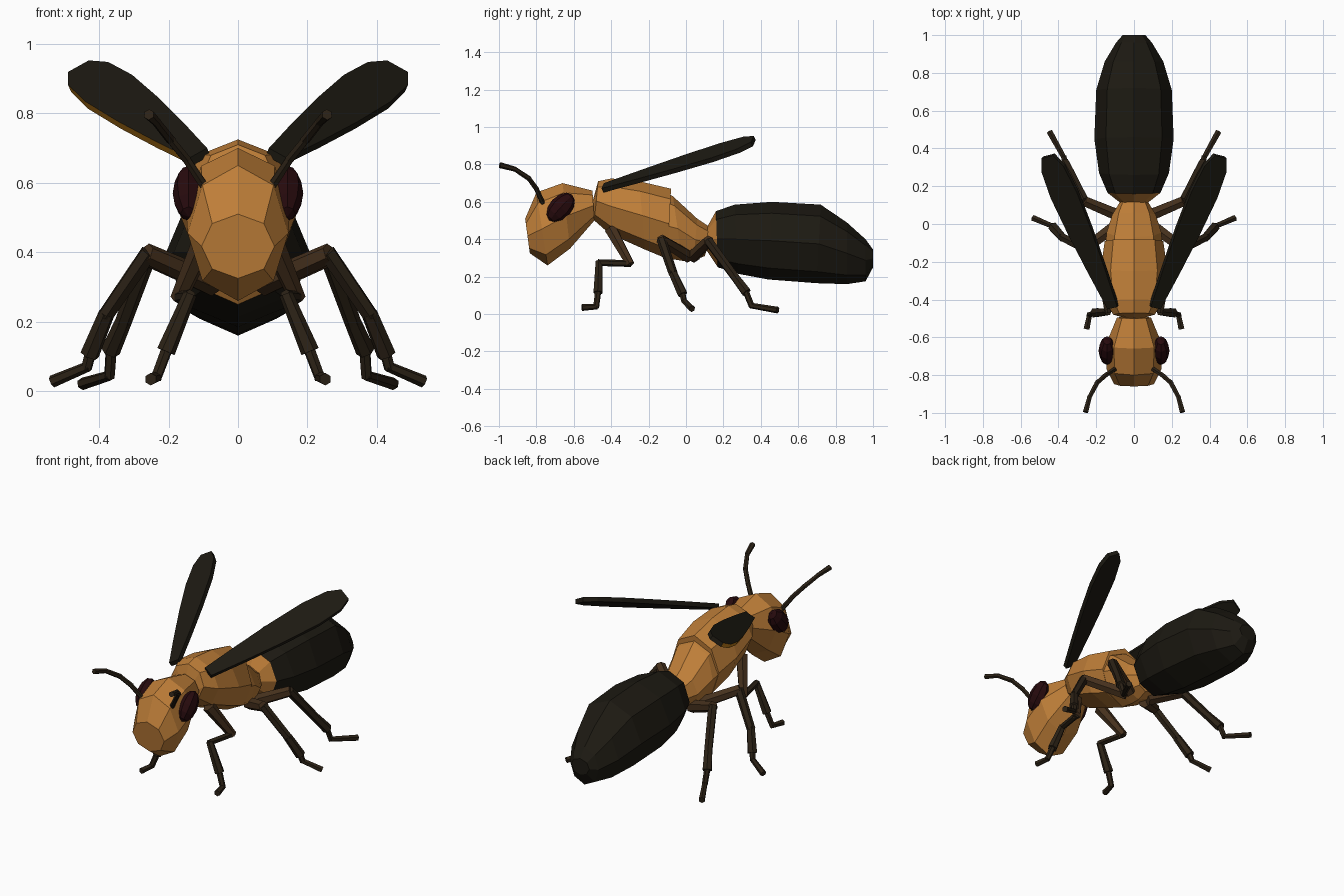
import bpy, bmesh, math
from mathutils import Vector, Matrix

if "Cube" in bpy.data.objects:
    bpy.data.objects.remove(bpy.data.objects["Cube"])


def material(name, rgb):
    m = bpy.data.materials.new(name)
    m.diffuse_color = (*rgb, 1)
    m.use_nodes = True
    m.node_tree.nodes["Principled BSDF"].inputs["Base Color"].default_value = m.diffuse_color
    return m


AMBER = material("amber", (0.52, 0.21, 0.04))
BLACK = material("black", (0.012, 0.010, 0.006))
BROWN = material("brown", (0.06, 0.03, 0.012))
DARK = material("dark_brown", (0.025, 0.016, 0.008))
EYE = material("eye_red", (0.02, 0.003, 0.004))
EDGE = material("wing_edge", (0.5, 0.2, 0.01))


def finish(bm, name, mats, mirror=False):
    bmesh.ops.recalc_face_normals(bm, faces=bm.faces)
    me = bpy.data.meshes.new(name)
    bm.to_mesh(me)
    bm.free()
    ob = bpy.data.objects.new(name, me)
    bpy.context.collection.objects.link(ob)
    for m in mats:
        me.materials.append(m)
    if mirror:
        ob.modifiers.new("mirror", 'MIRROR')
    return ob


def loft(name, sections, mats, n=8, amber_rings=0):
    """Skin rings, each given as top y, top z, bottom y, bottom z, half width."""
    bm = bmesh.new()
    rings = []
    for ty, tz, by, bz, w in sections:
        top, bot = Vector((0, ty, tz)), Vector((0, by, bz))
        mid, half = (top + bot) / 2, (top - bot) / 2
        rings.append([bm.verts.new(mid + half * math.cos(2 * math.pi * i / n)
                                   + Vector((w * math.sin(2 * math.pi * i / n), 0, 0)))
                      for i in range(n)])
    for k, (a, b) in enumerate(zip(rings, rings[1:])):
        for i in range(n):
            j = (i + 1) % n
            f = bm.faces.new((a[i], a[j], b[j], b[i]))
            f.material_index = 0 if k >= amber_rings else 1
    bm.faces.new(rings[0]).material_index = 1 if amber_rings else 0
    bm.faces.new(rings[-1])
    return finish(bm, name, mats)


def limb(name, path, radii, mats, split=99, n=6):
    """Chain of tapered prisms; segments from index split use the second material."""
    bm = bmesh.new()
    for k, (p, q) in enumerate(zip(path, path[1:])):
        p, q = Vector(p), Vector(q)
        d = q - p
        mat = Matrix.Translation((p + q) / 2) @ d.to_track_quat('Z', 'Y').to_matrix().to_4x4()
        old = set(bm.faces)
        bmesh.ops.create_cone(bm, cap_ends=True, segments=n, radius1=radii[k][0],
                              radius2=radii[k][1], depth=d.length + 0.012, matrix=mat)
        for f in set(bm.faces) - old:
            f.material_index = 1 if k >= split else 0
    return finish(bm, name, mats, mirror=True)


# Head
loft("head", [(-.86, .51, -.835, .325, .105), (-.80, .65, -.74, .26, .145),
              (-.66, .70, -.62, .35, .15), (-.50, .66, -.49, .50, .09)], [AMBER])
# Thorax: front shield and rear section, with a small step between
loft("thorax", [(-.50, .60, -.50, .52, .04), (-.47, .71, -.49, .50, .11),
                (-.40, .725, -.41, .43, .155), (-.25, .71, -.22, .345, .175),
                (-.08, .67, -.10, .295, .155)], [AMBER])
loft("rear_thorax", [(-.10, .645, -.11, .30, .15), (-.07, .63, -.02, .285, .145),
                     (.06, .51, .04, .285, .115), (.15, .45, .10, .31, .07)], [AMBER])
# Abdomen with an amber front collar
loft("abdomen", [(.11, .46, .11, .34, .07), (.16, .55, .17, .25, .14),
                 (.26, .585, .28, .215, .185), (.46, .60, .44, .185, .21),
                 (.72, .585, .70, .165, .20), (.86, .49, .86, .16, .155),
                 (.96, .40, .96, .175, .095), (1.0, .345, 1.0, .25, .06)],
     [BLACK, AMBER], amber_rings=1)

# Eyes
bm = bmesh.new()
bmesh.ops.create_uvsphere(bm, u_segments=8, v_segments=6, radius=1,
                          matrix=Matrix.Translation((.142, -.67, .57))
                          @ Matrix.Rotation(math.radians(-42), 4, 'X')
                          @ Matrix.Diagonal((.046, .06, .092, 1)))
finish(bm, "eyes", [EYE], mirror=True)

# Antennae
limb("antennae", [(.09, -.76, .58), (.15, -.80, .67), (.195, -.84, .725),
                  (.235, -.915, .775), (.255, -.99, .795)],
     [(.014, .013)] * 3 + [(.013, .016)], [DARK])

# Legs: upper leg, shin and two-part foot
R = [(.036, .028), (.026, .02), (.021, .026), (.017, .015), (.016, .018)]
limb("front_legs", [(.09, -.40, .45), (.17, -.30, .27), (.14, -.465, .275),
                    (.205, -.47, .12), (.235, -.48, .04), (.25, -.55, .035)],
     [(.036, .024), (.018, .018), (.02, .027), (.017, .016), (.015, .018)],
     [BROWN, DARK], split=1)
limb("middle_legs", [(.07, .01, .31), (.26, -.13, .395), (.38, -.07, .22),
                     (.425, -.02, .11), (.435, -.01, .07), (.53, .03, .03)],
     [(.036, .03), (.026, .024), (.024, .028), (.017, .016), (.015, .018)],
     [BROWN, DARK], split=1)
limb("hind_legs", [(.07, .04, .31), (.26, .12, .39), (.33, .26, .2),
                   (.365, .32, .12), (.37, .35, .045), (.445, .485, .022)],
     [(.036, .03), (.026, .024), (.024, .028), (.017, .016), (.015, .018)],
     [BROWN, DARK], split=1)

# Wings: thin blades, widest near the tip
ROOT, SPAN = Vector((.11, -.44, .675)), Vector((.345, .80, .25))
CHORD = Vector((-.82, .28, .49))
CHORD = (CHORD - SPAN * CHORD.dot(SPAN) / SPAN.length_squared).normalized()
NORMAL = SPAN.cross(CHORD).normalized()
BLADE = [(0, .03), (.25, .052), (.5, .07), (.75, .08), (.92, .068), (1, .035)]
for side, label in ((1, "right"), (-1, "left")):
    bm = bmesh.new()
    outline = [(t, -w) for t, w in BLADE] + [(t, w) for t, w in reversed(BLADE)]
    layers = []
    for h in (-.013, .013):
        pts = [ROOT + SPAN * t + CHORD * w + NORMAL * h for t, w in outline]
        layers.append([bm.verts.new((p.x * side, p.y, p.z)) for p in pts])
    bm.faces.new(layers[0])
    bm.faces.new(layers[1])
    for i in range(len(outline)):
        j = (i + 1) % len(outline)
        f = bm.faces.new((layers[0][i], layers[0][j], layers[1][j], layers[1][i]))
        # amber leading edge on the left wing only
        f.material_index = 1 if side < 0 and i < len(BLADE) - 1 else 0
    finish(bm, label + "_wing", [BLACK, EDGE])
